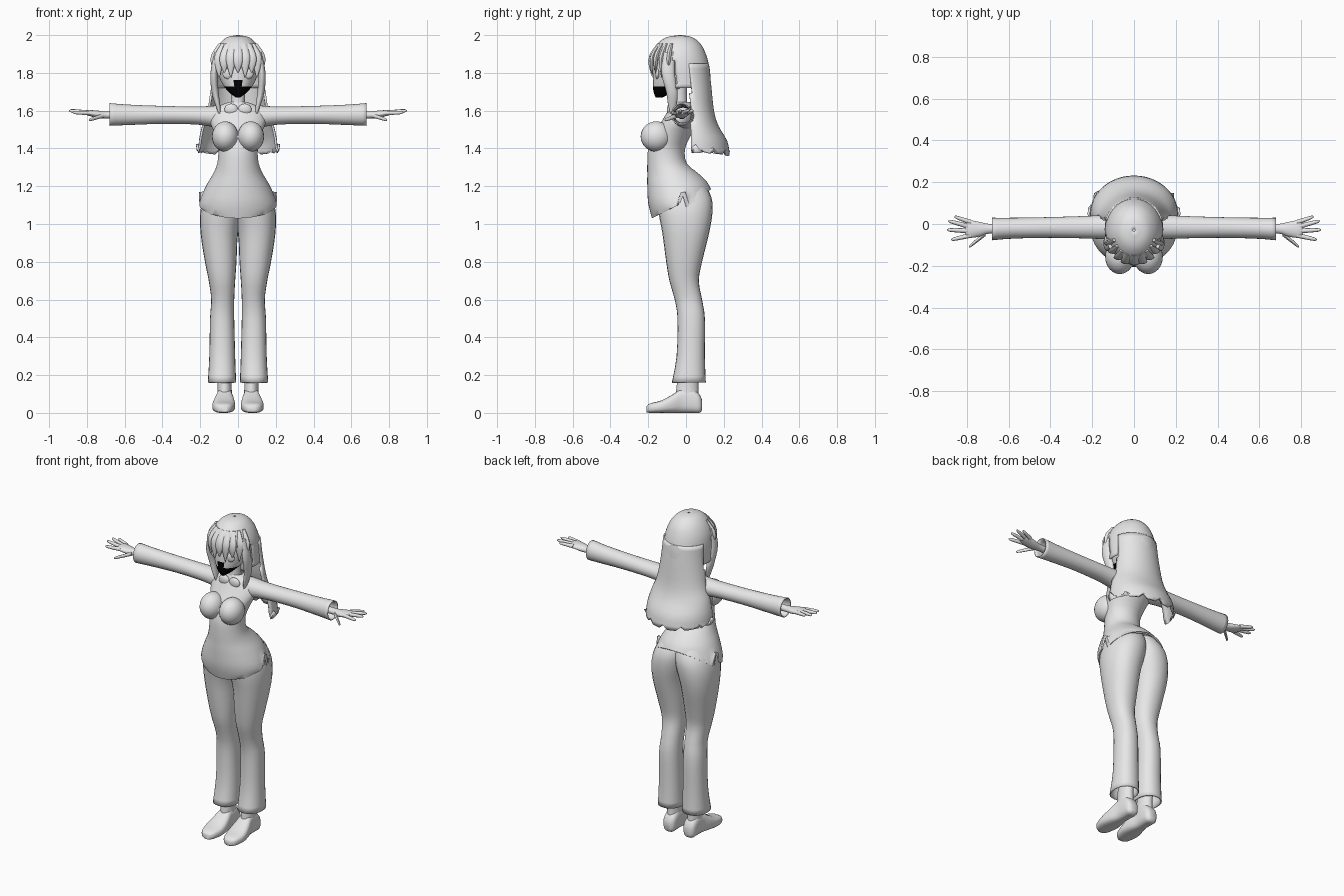
import bpy
import bmesh
import math
from mathutils import Vector, Matrix

default_cube = bpy.data.objects.get("Cube")
if default_cube:
    bpy.data.objects.remove(default_cube, do_unlink=True)


def make_material(name, value):
    material = bpy.data.materials.new(name)
    material.use_nodes = True
    colour = (value, value, value, 1)
    material.diffuse_color = colour
    material.node_tree.nodes["Principled BSDF"].inputs["Base Color"].default_value = colour
    return material


grey = make_material("light grey", 0.8)
black = make_material("black", 0.0)


def finish(bm, name, mirror=False, shell=0):
    """Turn a bmesh into a smooth shaded object, optionally mirrored or thickened."""
    bmesh.ops.recalc_face_normals(bm, faces=bm.faces)
    mesh = bpy.data.meshes.new(name)
    bm.to_mesh(mesh)
    bm.free()
    mesh.materials.append(grey)
    mesh.materials.append(black)
    obj = bpy.data.objects.new(name, mesh)
    bpy.context.collection.objects.link(obj)
    bpy.ops.object.select_all(action="DESELECT")
    obj.select_set(True)
    bpy.context.view_layer.objects.active = obj
    bpy.ops.object.shade_smooth_by_angle(angle=math.radians(45))
    if shell:
        solid = obj.modifiers.new("thickness", "SOLIDIFY")
        solid.thickness = shell
    if mirror:
        obj.modifiers.new("mirror", "MIRROR")
    return obj


def spline(rings, steps):
    """Smoothly interpolate between the given cross-sections."""
    rows = [Vector(r) for r in rings]
    rows = [rows[0]] + rows + [rows[-1]]
    result = []
    for a, b, c, d in zip(rows, rows[1:], rows[2:], rows[3:]):
        for k in range(steps):
            t = k / steps
            result.append(0.5 * (2 * b + t * (c - a) + t * t * (2 * a - 5 * b + 4 * c - d)
                                 + t ** 3 * (3 * b - a - 3 * c + d)))
    return result + [rows[-1]]


def loft(name, axis, rings, sides=24, steps=3, power=1.0, caps=True,
         mirror=False, shell=0, edit=None):
    """Skin oval sections (position, low, high, low, high) along one axis."""
    bm = bmesh.new()
    others = [i for i in range(3) if i != axis]
    loops = []
    for place, a_low, a_high, b_low, b_high in spline(rings, steps):
        loop = []
        for i in range(sides):
            angle = math.tau * i / sides
            co = [place] * 3
            for index, low, high, wave in ((others[0], a_low, a_high, math.cos(angle)),
                                           (others[1], b_low, b_high, math.sin(angle))):
                wave = math.copysign(abs(wave) ** power, wave)
                co[index] = (low + high) / 2 + wave * (high - low) / 2
            loop.append(bm.verts.new(co))
        loops.append(loop)
    for one, two in zip(loops, loops[1:]):
        for i in range(sides):
            j = (i + 1) % sides
            bm.faces.new((one[i], one[j], two[j], two[i]))
    if caps:
        bm.faces.new(loops[0])
        bm.faces.new(loops[-1])
    if edit:
        edit(bm)
    return finish(bm, name, mirror, shell)


def ball(name, centre, size, mirror=True):
    bm = bmesh.new()
    matrix = Matrix.Translation(centre) @ Matrix.Diagonal((*size, 1))
    bmesh.ops.create_uvsphere(bm, u_segments=24, v_segments=16, radius=1, matrix=matrix)
    return finish(bm, name, mirror)


def even(z, half_width, front, back):
    return (z, -half_width, half_width, front, back)


def drop_faces(bm, test):
    doomed = [f for f in bm.faces if test(f.calc_center_median())]
    bmesh.ops.delete(bm, geom=doomed, context="FACES")


# Shirt with a slanted hem and a slit at each side
def cut_hem(bm):
    for v in bm.verts:
        y = v.co.y
        if abs(y + 0.015) < 0.012:
            hem = 1.17
        elif y < 0:
            hem = 1.03 + (y + 0.18) * 0.5
        else:
            hem = 1.1 + (y - 0.02) * 0.75
        v.co.z = max(v.co.z, hem)


loft("shirt", 2, [
    even(1.03, 0.2, -0.18, 0.14), even(1.11, 0.205, -0.2, 0.14),
    even(1.2, 0.17, -0.205, 0.125), even(1.26, 0.135, -0.205, 0.075),
    even(1.32, 0.11, -0.205, 0.005), even(1.4, 0.105, -0.2, -0.005),
    even(1.48, 0.125, -0.17, 0.03), even(1.55, 0.15, -0.125, 0.05),
    even(1.61, 0.13, -0.09, 0.045), even(1.645, 0.05, -0.075, 0.02)],
    sides=48, caps=False, edit=cut_hem)
ball("bust", (0.068, -0.157, 1.463), (0.07, 0.083, 0.08))
ball("collar", (0.036, -0.085, 1.605), (0.036, 0.016, 0.032))

# Sleeves, open at the cuff
loft("sleeve", 0, [
    (0.09, -0.075, 0.05, 1.5, 1.63), (0.2, -0.07, 0.04, 1.525, 1.622),
    (0.4, -0.066, 0.033, 1.53, 1.625), (0.58, -0.07, 0.03, 1.524, 1.632),
    (0.68, -0.078, 0.03, 1.52, 1.64)], caps=False, mirror=True, shell=0.006)

# Hands
loft("hand", 0, [
    (0.6, -0.045, 0, 1.555, 1.597), (0.69, -0.045, 0, 1.558, 1.595),
    (0.74, -0.06, 0.01, 1.56, 1.6), (0.79, -0.066, 0.018, 1.573, 1.603),
    (0.81, -0.05, 0.005, 1.58, 1.598)], mirror=True)
fingers = {
    "little_finger": ((0.78, 0.008, 1.588), (0.86, 0.035, 1.6)),
    "ring_finger": ((0.79, -0.012, 1.59), (0.89, 0.015, 1.602)),
    "middle_finger": ((0.79, -0.033, 1.59), (0.895, -0.028, 1.6)),
    "index_finger": ((0.78, -0.054, 1.587), (0.875, -0.075, 1.59)),
    "thumb": ((0.71, -0.045, 1.575), (0.79, -0.11, 1.55)),
}
for name, (base, tip) in fingers.items():
    rings = []
    for t, r in ((0, 0.012), (0.5, 0.0105), (0.9, 0.008), (1, 0.002)):
        x, y, z = Vector(base).lerp(Vector(tip), t)
        rings.append((x, y - r, y + r, z - r, z + r))
    loft(name, 0, rings, sides=10, steps=2, mirror=True)

# Trousers, ankles and feet
loft("trouser_leg", 2, [
    (0.16, 0.01, 0.16, -0.075, 0.105), (0.3, 0.015, 0.152, -0.05, 0.1),
    (0.5, 0.02, 0.148, -0.045, 0.1), (0.6, 0.02, 0.142, -0.06, 0.085),
    (0.7, 0.015, 0.155, -0.088, 0.068), (0.8, 0.008, 0.175, -0.105, 0.085),
    (0.95, 0, 0.198, -0.125, 0.122), (1.06, -0.025, 0.2, -0.145, 0.14),
    (1.14, -0.04, 0.18, -0.15, 0.135), (1.21, -0.04, 0.14, -0.15, 0.1)],
    power=0.9, caps=False, mirror=True, shell=0.006)
loft("ankle", 2, [
    (0.07, 0.03, 0.112, -0.055, 0.07), (0.14, 0.034, 0.108, -0.05, 0.065),
    (0.28, 0.038, 0.112, -0.03, 0.07)], mirror=True)
loft("foot", 1, [
    (-0.21, 0.055, 0.095, 0.004, 0.035), (-0.19, 0.033, 0.121, 0, 0.05),
    (-0.13, 0.016, 0.136, 0, 0.066), (-0.07, 0.018, 0.128, 0, 0.098),
    (-0.02, 0.028, 0.114, 0, 0.13), (0.03, 0.028, 0.112, 0, 0.13),
    (0.07, 0.032, 0.108, 0, 0.1), (0.086, 0.05, 0.09, 0.015, 0.065)],
    power=0.7, mirror=True)


# Head with a dark muzzle
def paint_muzzle(bm):
    for f in bm.faces:
        c = f.calc_center_median()
        nose = abs(c.x) < 0.018 and c.z < 1.765
        if c.y < -0.05 and (c.z < 1.732 or nose):
            f.material_index = 1


loft("neck", 2, [even(1.58, 0.045, -0.085, 0.01), even(1.66, 0.037, -0.075, 0.005),
                 even(1.76, 0.04, -0.075, 0.005)])
loft("head", 2, [
    even(1.67, 0.012, -0.16, -0.125), even(1.7, 0.05, -0.172, -0.06),
    even(1.75, 0.088, -0.175, 0.04), even(1.82, 0.108, -0.17, 0.09),
    even(1.9, 0.1, -0.15, 0.08), even(1.96, 0.05, -0.1, 0.04)],
    sides=48, steps=5, edit=paint_muzzle)
ball("eye", (0.048, -0.152, 1.795), (0.034, 0.012, 0.028))

# Hair cap, open over the face
loft("hair_cap", 2, [
    even(2.0, 0.006, -0.036, -0.024), even(1.988, 0.06, -0.105, 0.035),
    even(1.95, 0.1, -0.155, 0.08), even(1.9, 0.126, -0.18, 0.105),
    even(1.85, 0.137, -0.19, 0.12), even(1.8, 0.14, -0.19, 0.128),
    even(1.72, 0.14, -0.17, 0.132)], sides=40, shell=0.006, caps=False,
    edit=lambda bm: drop_faces(bm, lambda c: c.z < 1.875 and c.y < -0.06))

# Fringe strands fanned around the forehead
for i in range(9):
    angle = math.radians((i - 4) * 17)
    tip = 1.775 if i % 2 else 1.8
    rings = []
    for z, reach, r in ((1.955, 0.72, 0.016), (1.9, 0.94, 0.026),
                        (1.85, 1.0, 0.023), (tip, 0.99, 0.002)):
        x = 0.13 * reach * math.sin(angle)
        y = -0.035 - 0.152 * reach * math.cos(angle)
        rings.append((z, x - r, x + r, y - r / 2, y + r / 2))
    loft("fringe_strand", 2, rings, sides=12)

# Long locks beside the face
loft("side_lock", 2, [
    (1.91, 0.095, 0.125, -0.12, -0.06), (1.8, 0.108, 0.146, -0.13, -0.06),
    (1.7, 0.103, 0.14, -0.105, -0.045), (1.63, 0.094, 0.12, -0.095, -0.05),
    (1.57, 0.092, 0.098, -0.08, -0.07)], sides=16, mirror=True)


# Long back hair with a ragged lower edge
def shape_back_hair(bm):
    for i, v in enumerate(bm.verts):
        if v.co.z < 1.372:
            v.co.z = 1.408 - 0.2 * v.co.y + (0.025 if i % 4 == 0 else 0)
    drop_faces(bm, lambda c: c.y < 0.02 + (1.8 - c.z) * 0.04)


loft("back_hair", 2, [
    even(1.85, 0.136, -0.12, 0.12), even(1.74, 0.142, -0.11, 0.133),
    even(1.6, 0.162, -0.09, 0.148), even(1.52, 0.19, -0.09, 0.172),
    even(1.44, 0.207, -0.12, 0.218), even(1.37, 0.21, -0.13, 0.232)],
    sides=48, caps=False, shell=0.012, edit=shape_back_hair)
